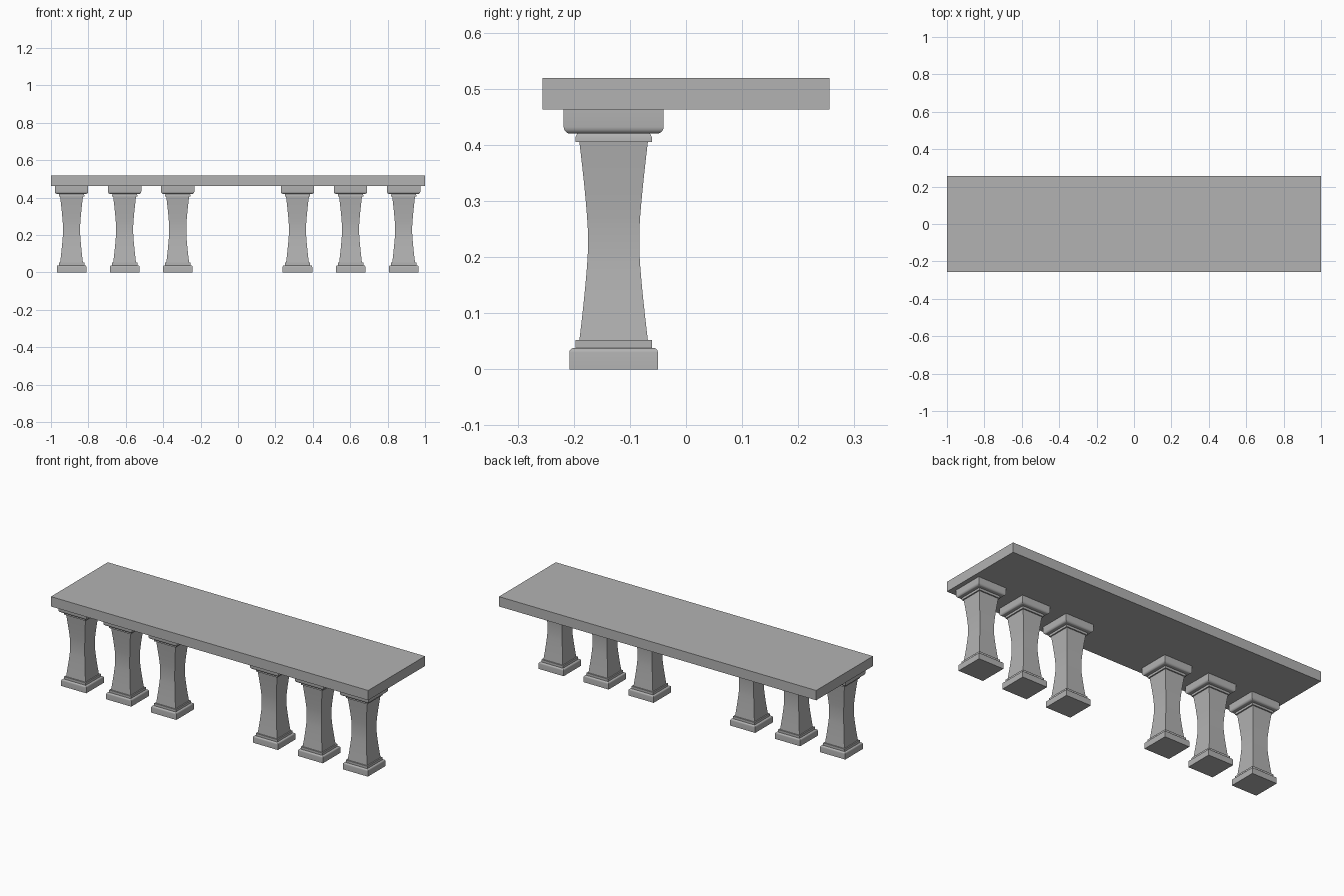
import bpy, bmesh, math

if "Cube" in bpy.data.objects:
    bpy.data.objects.remove(bpy.data.objects["Cube"])

stone = bpy.data.materials.new("grey stone")
stone.diffuse_color = (0.45, 0.45, 0.45, 1)
stone.use_nodes = True
stone.node_tree.nodes["Principled BSDF"].inputs["Base Color"].default_value = stone.diffuse_color


def square_loft(name, profile, x, y):
    """Stack square rings of (half width, height) and cap both ends."""
    bm = bmesh.new()
    rings = [[bm.verts.new((x + sx * h, y + sy * h, z))
              for sx, sy in ((-1, -1), (1, -1), (1, 1), (-1, 1))]
             for h, z in profile]
    for a, b in zip(rings, rings[1:]):
        for i in range(4):
            j = (i + 1) % 4
            bm.faces.new((a[i], a[j], b[j], b[i]))
    bm.faces.new(rings[0][::-1])
    bm.faces.new(rings[-1])
    return finish(name, bm)


def finish(name, bm):
    mesh = bpy.data.meshes.new(name)
    bm.to_mesh(mesh)
    bm.free()
    mesh.materials.append(stone)
    ob = bpy.data.objects.new(name, mesh)
    bpy.context.collection.objects.link(ob)
    bpy.context.view_layer.objects.active = ob
    ob.select_set(True)
    bpy.ops.object.shade_smooth_by_angle(angle=math.radians(30))
    ob.select_set(False)
    return ob


def rounding(half, z, r, up):
    """Quarter round running inward from the side wall (up or down)."""
    pts = [(half - r + r * math.cos(a), z + up * r * math.sin(a))
           for a in (math.pi / 2 * i / 5 for i in range(6))]
    return pts if up > 0 else pts[::-1]


# Pillar profile: plinth, lower collar, waisted shaft, upper collar, capital
shaft = []
for i in range(17):
    t = i / 8 - 1
    s = min(1, max(0, (abs(t) - 0.12) / 0.88))
    shaft.append((0.046 + 0.015 * s ** 1.25, 0.2285 + t * 0.1765))
profile = [(0.079, 0)]
profile += rounding(0.079, 0.030, 0.008, 1)
profile += [(0.068, 0.038), (0.068, 0.052)]
profile += shaft
profile += [(0.068, 0.405), (0.068, 0.414), (0.065, 0.420)]
profile += rounding(0.089, 0.432, 0.012, -1)
profile += [(0.089, 0.463)]

# Six pillars in two groups of three along the front
for side, first in (("left", -0.89), ("right", 0.318)):
    for n in range(3):
        square_loft(f"{side}_pillar_{n + 1}", profile, first + n * 0.2838, -0.129)

# Long flat slab
bm = bmesh.new()
bmesh.ops.create_cube(bm, size=1)
bmesh.ops.scale(bm, vec=(2, 0.512, 0.056), verts=bm.verts)
bmesh.ops.translate(bm, vec=(0, 0, 0.491), verts=bm.verts)
finish("top_slab", bm)
